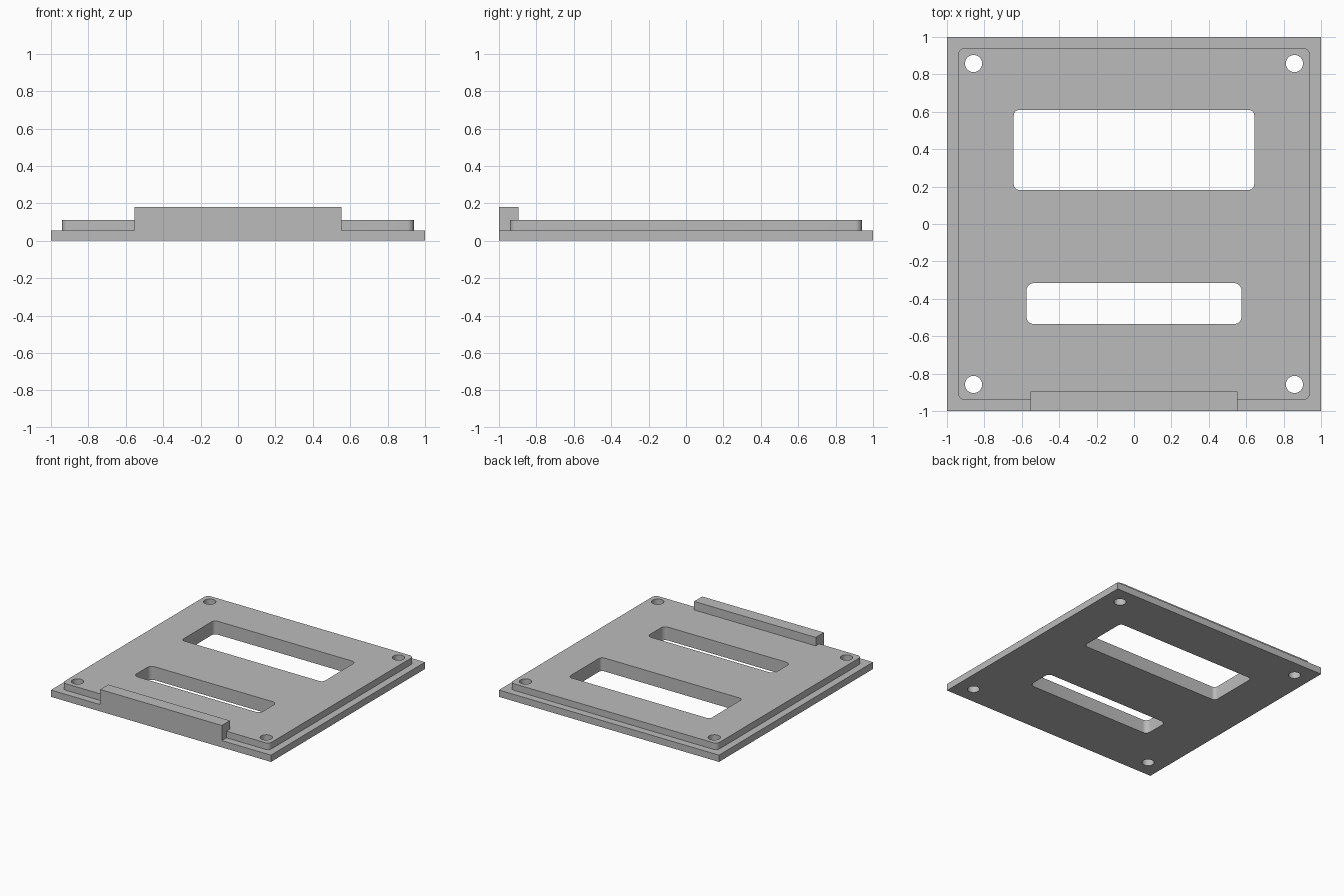
import bpy
import bmesh
from math import cos, sin, pi, radians
from mathutils import Vector

cube = bpy.data.objects.get("Cube")
if cube:
    bpy.data.objects.remove(cube, do_unlink=True)

grey = bpy.data.materials.new("plain grey")
grey.use_nodes = True
grey.diffuse_color = (0.5, 0.5, 0.5, 1)
grey.node_tree.nodes["Principled BSDF"].inputs["Base Color"].default_value = (0.5, 0.5, 0.5, 1)

BASE_TOP, STEP_TOP, TAB_TOP = 0.056, 0.11, 0.18


def outline(x0, x1, y0, y1, radius=0, steps=8):
    """Rectangle, with rounded corners if a radius is given."""
    corners = [(x1, y1, 1, 1), (x0, y1, -1, 1), (x0, y0, -1, -1), (x1, y0, 1, -1)]
    if not radius:
        return [(x, y) for x, y, _, _ in corners]
    points = []
    for i, (x, y, sx, sy) in enumerate(corners):
        for k in range(steps + 1):
            a = (i + k / steps) * pi / 2
            points.append((x - sx * radius + radius * cos(a), y - sy * radius + radius * sin(a)))
    return points


def circle(x, y, radius, sides=32):
    return [(x + radius * cos(2 * pi * i / sides), y + radius * sin(2 * pi * i / sides))
            for i in range(sides)]


def prism(name, points, z0, z1):
    """Upright solid with the given outline."""
    bm = bmesh.new()
    face = bm.faces.new([bm.verts.new((x, y, z0)) for x, y in points])
    top = bmesh.ops.extrude_face_region(bm, geom=[face])["geom"]
    bmesh.ops.translate(bm, vec=Vector((0, 0, z1 - z0)),
                        verts=[g for g in top if isinstance(g, bmesh.types.BMVert)])
    bmesh.ops.recalc_face_normals(bm, faces=bm.faces)
    mesh = bpy.data.meshes.new(name)
    bm.to_mesh(mesh)
    bm.free()
    mesh.materials.append(grey)
    obj = bpy.data.objects.new(name, mesh)
    bpy.context.collection.objects.link(obj)
    return obj


def combine(target, tool, operation):
    """Apply a boolean and discard the tool."""
    tool.hide_render = True
    mod = target.modifiers.new(operation.title(), "BOOLEAN")
    mod.operation, mod.object, mod.solver = operation, tool, "EXACT"
    bpy.context.view_layer.objects.active = target
    bpy.ops.object.modifier_apply(modifier=mod.name)
    bpy.data.objects.remove(tool, do_unlink=True)


# Base plate, raised inner plate and front tab as one solid
plate = prism("cover_plate", outline(-1, 1, -1, 1), 0, BASE_TOP)
combine(plate, prism("raised_plate", outline(-0.94, 0.94, -0.94, 0.94, 0.035),
                     BASE_TOP / 2, STEP_TOP), "UNION")
combine(plate, prism("front_tab", outline(-0.553, 0.553, -1, -0.895),
                     BASE_TOP / 2, TAB_TOP), "UNION")

# Two rounded windows
windows = [outline(-0.643, 0.643, 0.182, 0.61, 0.03),
           outline(-0.575, 0.575, -0.535, -0.316, 0.04)]
# Four corner screw holes
holes = [circle(x, y, 0.046) for x in (-0.858, 0.858) for y in (-0.858, 0.858)]
for points in windows + holes:
    combine(plate, prism("opening_cutter", points, -0.1, 0.3), "DIFFERENCE")

# Smooth the rounded walls only
bpy.ops.object.select_all(action="DESELECT")
plate.select_set(True)
bpy.context.view_layer.objects.active = plate
bpy.ops.object.shade_smooth_by_angle(angle=radians(30))
